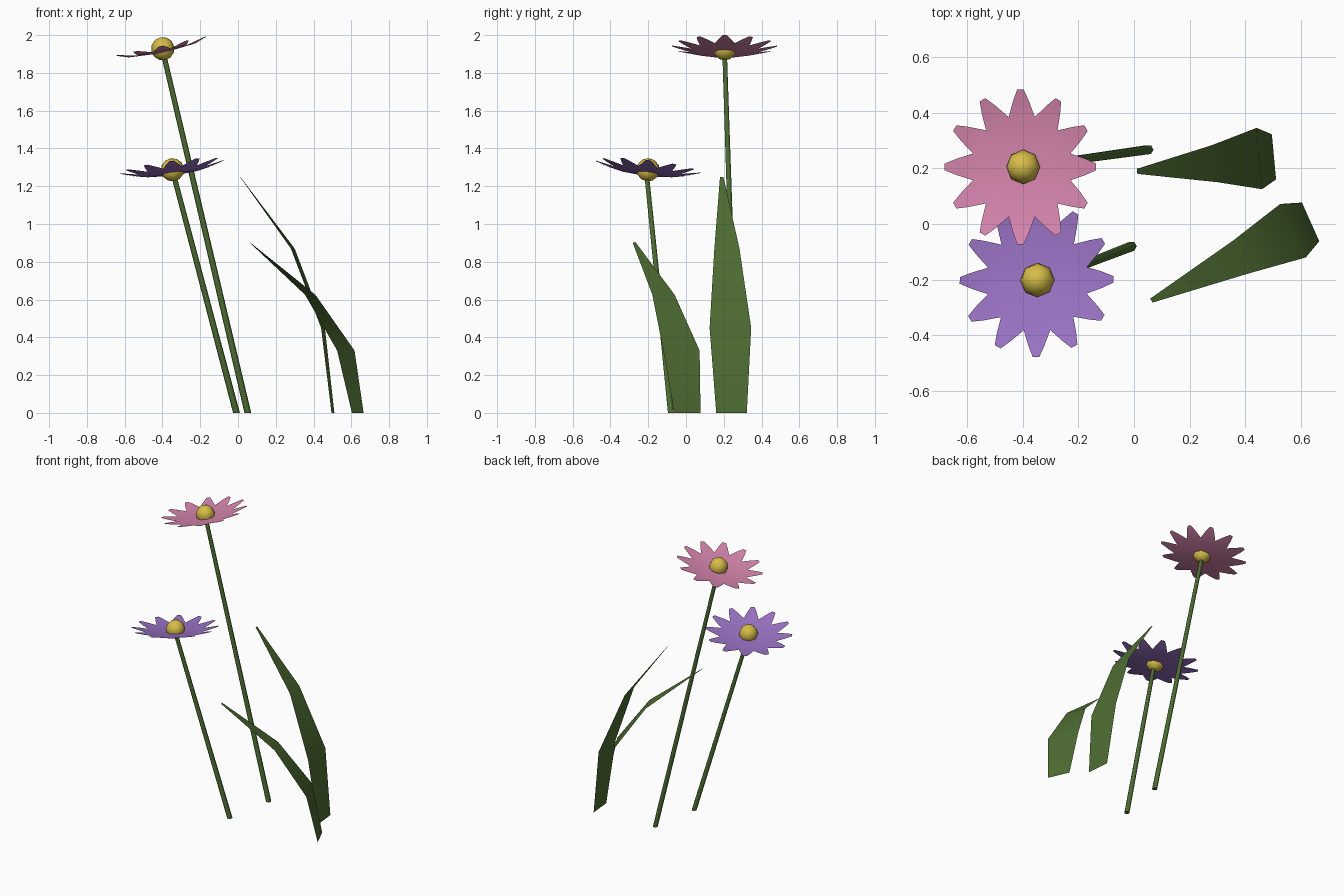
import bpy, bmesh, math
from mathutils import Vector

if "Cube" in bpy.data.objects:
    bpy.data.objects.remove(bpy.data.objects["Cube"])


def material(name, color):
    m = bpy.data.materials.new(name)
    m.diffuse_color = (*color, 1)
    m.use_nodes = True
    m.node_tree.nodes["Principled BSDF"].inputs["Base Color"].default_value = m.diffuse_color
    return m


GREEN = material("leaf_green", (0.075, 0.15, 0.032))
PINK = material("petal_pink", (0.67, 0.235, 0.42))
PURPLE = material("petal_purple", (0.32, 0.17, 0.55))
YELLOW = material("centre_yellow", (0.68, 0.51, 0.065))


def finish(name, bm, mat, angle=40):
    bm.normal_update()
    me = bpy.data.meshes.new(name)
    bm.to_mesh(me)
    bm.free()
    ob = bpy.data.objects.new(name, me)
    bpy.context.collection.objects.link(ob)
    me.materials.append(mat)
    bpy.ops.object.select_all(action='DESELECT')
    ob.select_set(True)
    bpy.context.view_layer.objects.active = ob
    bpy.ops.object.shade_smooth_by_angle(angle=math.radians(angle))
    return ob


def orient(ob, location, axis):
    ob.location = location
    ob.rotation_mode = 'QUATERNION'
    ob.rotation_quaternion = Vector((0, 0, 1)).rotation_difference(Vector(axis))


# Shallow dish of twelve pointed petals
def petals(name, location, axis, mat, count=12):
    bm = bmesh.new()
    hub = bm.verts.new((0, 0, 0))
    # (radius, sideways offset, height) of half a petal outline
    rows = []
    for i in range(count):
        a = 2 * math.pi * i / count

        def pt(r, s, z):
            return bm.verts.new((r * math.cos(a) - s * math.sin(a),
                                 r * math.sin(a) + s * math.cos(a), z))
        notch = pt(0.179, -0.048, 0.014)
        rows.append((notch, pt(0.237, -0.029, 0.028), pt(0.278, -0.012, 0.038),
                     pt(0.278, 0.012, 0.038), pt(0.237, 0.029, 0.028)))
    for i, (n, s0, t0, t1, s1) in enumerate(rows):
        n2 = rows[(i + 1) % count][0]
        bm.faces.new((hub, n, n2))
        bm.faces.new((n, s0, s1, n2))
        bm.faces.new((s0, t0, t1, s1))
    orient(finish(name, bm, mat), location, axis)


# Low-poly ball in the flower's middle
def centre(name, location, axis):
    bm = bmesh.new()
    bmesh.ops.create_uvsphere(bm, u_segments=8, v_segments=6, radius=0.062)
    orient(finish(name, bm, YELLOW, 60), location, axis)


# Slim tapered stem with level ends
def stem(name, base, top, r0=0.018, r1=0.014, sides=6):
    bm = bmesh.new()
    rings = [[bm.verts.new((c[0] + r * math.cos(2 * math.pi * i / sides),
                            c[1] + r * math.sin(2 * math.pi * i / sides), c[2]))
              for i in range(sides)] for c, r in ((base, r0), (top, r1))]
    for i in range(sides):
        j = (i + 1) % sides
        bm.faces.new((rings[0][i], rings[0][j], rings[1][j], rings[1][i]))
    bm.faces.new(rings[0][::-1])
    bm.faces.new(rings[1])
    finish(name, bm, GREEN, 70)


# Thin bent blade from pairs of edge points
def leaf(name, pairs):
    bm = bmesh.new()
    rows = [[bm.verts.new(p) for p in pair] for pair in pairs]
    for (a, b), (c, d) in zip(rows, rows[1:]):
        bm.faces.new((a, b, d, c))
    finish(name, bm, GREEN)


# Tall pink flower
axis = (-0.21, 0, 1)
petals("pink_petals", (-0.40, 0.205, 1.905), axis, PINK)
centre("pink_flower_centre", (-0.398, 0.205, 1.928), axis)
stem("tall_stem", (0.052, 0.267, 0), (-0.392, 0.205, 1.89))

# Short purple flower
axis = (-0.13, 0.115, 1)
petals("purple_petals", (-0.345, -0.205, 1.265), axis, PURPLE)
centre("purple_flower_centre", (-0.347, -0.201, 1.287), axis)
stem("short_stem", (-0.008, -0.08, 0), (-0.338, -0.207, 1.25))

# Leaves
leaf("back_leaf", [
    ((0.51, 0.16, 0), (0.495, 0.322, 0)),
    ((0.46, 0.125, 0.45), (0.44, 0.345, 0.45)),
    ((0.30, 0.15, 0.87), (0.28, 0.283, 0.87)),
    ((0.012, 0.18, 1.25), (0.010, 0.198, 1.25))])
leaf("front_leaf", [
    ((0.665, -0.062, 0), (0.603, 0.077, 0)),
    ((0.617, -0.12, 0.33), (0.525, 0.072, 0.33)),
    ((0.41, -0.178, 0.625), (0.355, -0.06, 0.625)),
    ((0.067, -0.282, 0.90), (0.058, -0.268, 0.905))])
